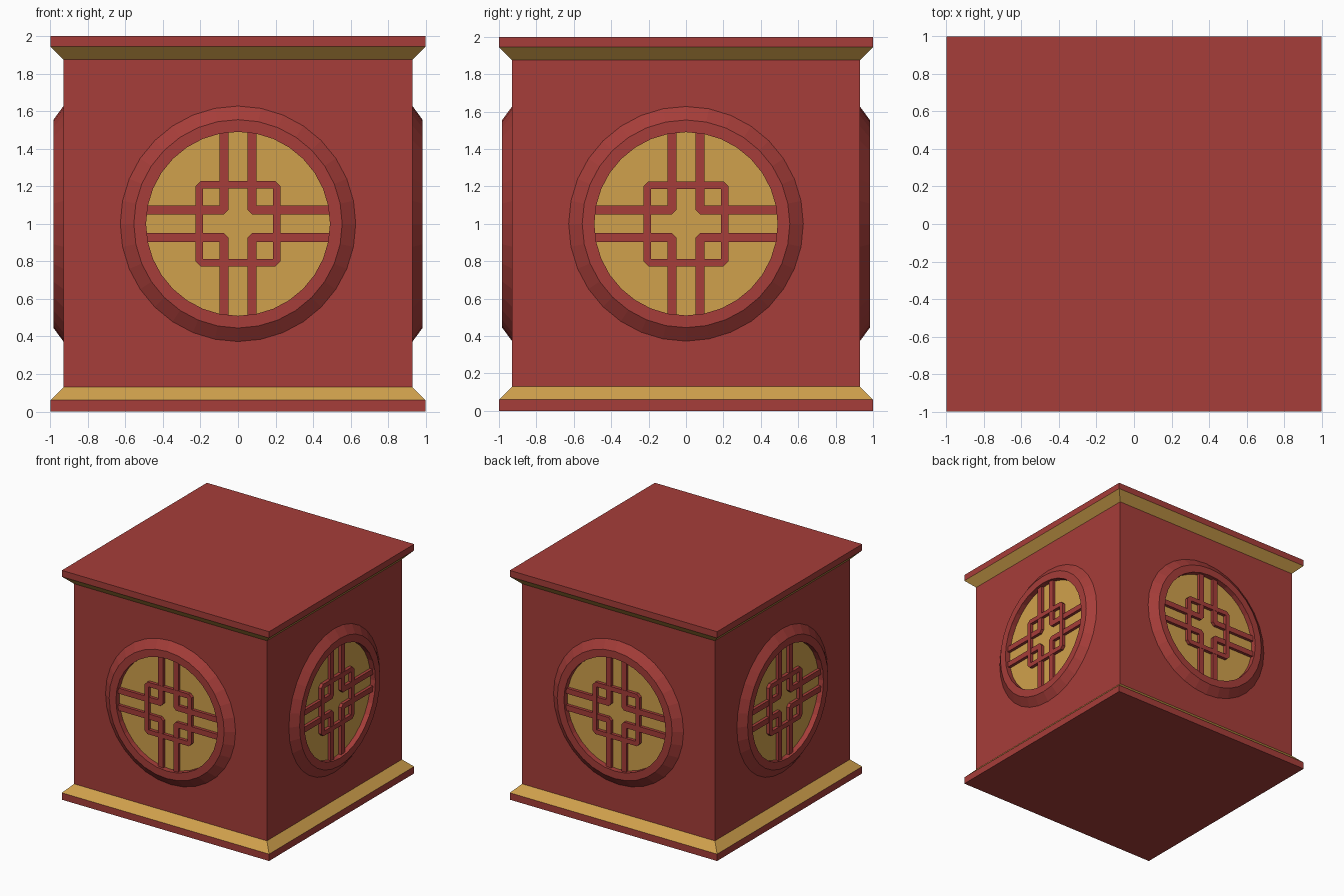
import bpy, bmesh, math
from mathutils import Matrix, Vector

if "Cube" in bpy.data.objects:
    bpy.data.objects.remove(bpy.data.objects["Cube"])


def material(name, rgb):
    m = bpy.data.materials.new(name)
    m.diffuse_color = (*rgb, 1)
    m.use_nodes = True
    m.node_tree.nodes["Principled BSDF"].inputs["Base Color"].default_value = m.diffuse_color
    return m


RED = material("lacquer red", (0.381, 0.047, 0.041))
GOLD = material("warm gold", (0.63, 0.355, 0.072))


def finish(name, bm, mats):
    bmesh.ops.recalc_face_normals(bm, faces=bm.faces)
    me = bpy.data.meshes.new(name)
    bm.to_mesh(me)
    bm.free()
    for m in mats:
        me.materials.append(m)
    ob = bpy.data.objects.new(name, me)
    bpy.context.collection.objects.link(ob)
    return ob


# Box: square sections stacked up the height, slanted mouldings in gold
sections = [(1, 0), (1, .06), (.93, .13), (.93, 1.875), (1, 1.945), (1, 2)]
bm = bmesh.new()
loops = [[bm.verts.new((sx * h, sy * h, z)) for sx, sy in ((-1, -1), (1, -1), (1, 1), (-1, 1))]
         for h, z in sections]
for k, (a, b) in enumerate(zip(loops, loops[1:])):
    for i in range(4):
        j = (i + 1) % 4
        f = bm.faces.new((a[i], a[j], b[j], b[i]))
        f.material_index = 1 if k in (1, 3) else 0
bm.faces.new(loops[0])
bm.faces.new(loops[-1])
finish("box_body", bm, [RED, GOLD])


def place(u, v, d, rot):
    """Window coordinates (across, up, outwards) to the model."""
    return rot @ Vector((u, -d, v + 1))


def prism(bm, outline, d0, d1, rot):
    low = [bm.verts.new(place(u, v, d0, rot)) for u, v in outline]
    top = [bm.verts.new(place(u, v, d1, rot)) for u, v in outline]
    bm.faces.new(low)
    bm.faces.new(top)
    for i in range(len(low)):
        j = (i + 1) % len(low)
        bm.faces.new((low[i], low[j], top[j], top[i]))


def circle(r, n):
    return [(r * math.cos(math.tau * i / n), r * math.sin(math.tau * i / n)) for i in range(n)]


N = 32
RING = [(.63, .928), (.555, .983), (.49, .983), (.49, .928)]
ELBOW = [(.05, .49), (.05, .075), (.075, .05), (.49, .05), (.49, .098), (.098, .098), (.098, .49)]
FRAME = [(0, .227), (.2, .227), (.227, .2), (.227, 0), (.187, 0), (.187, .187), (0, .187)]

for k, side in enumerate(("front", "right", "back", "left")):
    rot = Matrix.Rotation(k * math.pi / 2, 3, 'Z')

    # Round bevelled surround
    bm = bmesh.new()
    rings = [[bm.verts.new(place(u, v, d, rot)) for u, v in circle(r, N)] for r, d in RING]
    for a, b in zip(rings, rings[1:] + rings[:1]):
        for i in range(N):
            j = (i + 1) % N
            bm.faces.new((a[i], a[j], b[j], b[i]))
    finish(side + "_window_ring", bm, [RED])

    # Gold panel inside the ring
    bm = bmesh.new()
    prism(bm, circle(.495, N), .928, .936, rot)
    finish(side + "_window_panel", bm, [GOLD])

    # Lattice: an elbow bar and a quarter of the square frame, mirrored
    bm = bmesh.new()
    for sx in (-1, 1):
        for sy in (-1, 1):
            prism(bm, [(u * sx, v * sy) for u, v in ELBOW], .932, .962, rot)
            prism(bm, [(u * sx, v * sy) for u, v in FRAME], .932, .964, rot)
    finish(side + "_window_lattice", bm, [RED])
